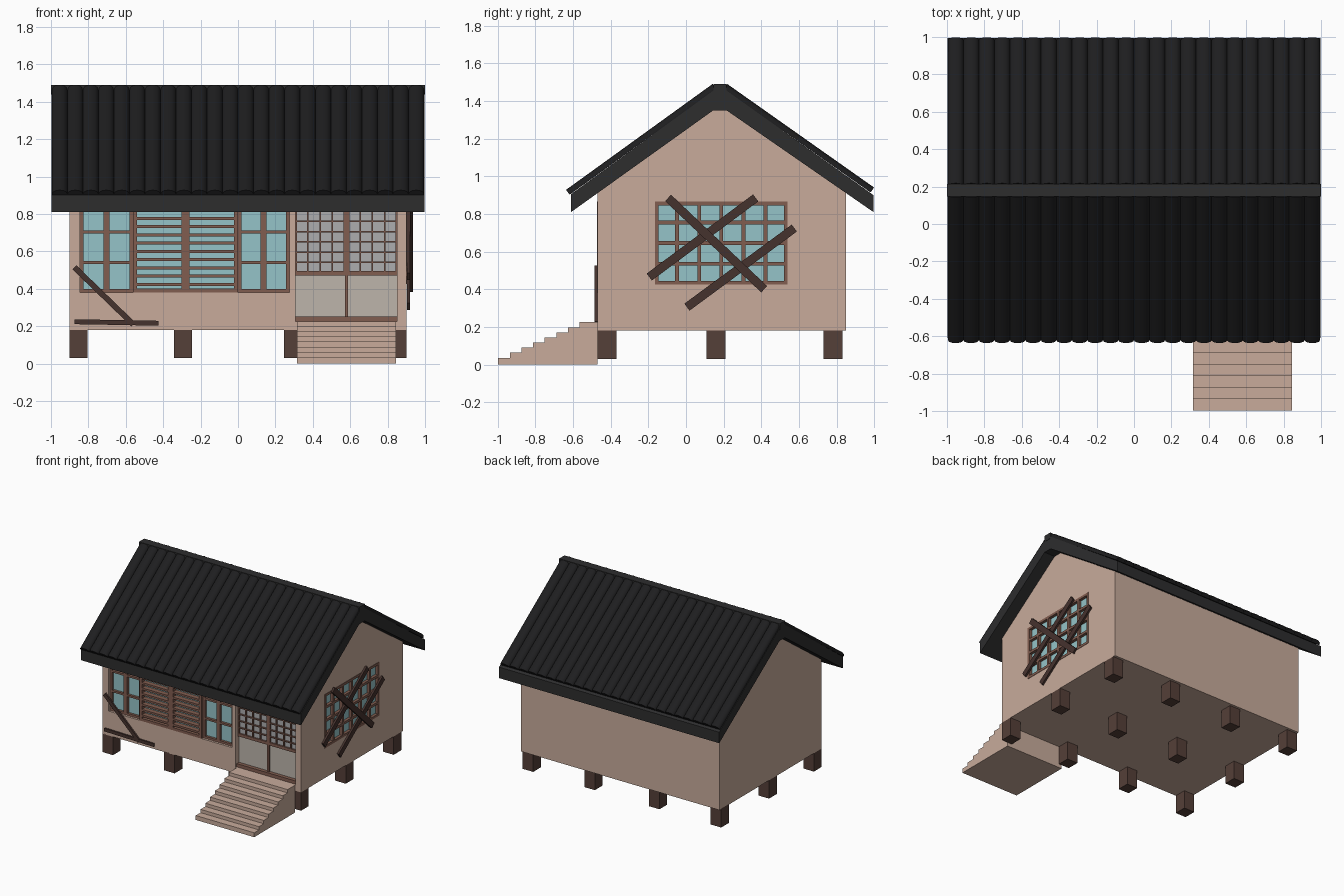
import bpy, bmesh, math
from mathutils import Vector

if "Cube" in bpy.data.objects:
    bpy.data.objects.remove(bpy.data.objects["Cube"])


def material(name, rgb):
    m = bpy.data.materials.new(name)
    m.diffuse_color = (*rgb, 1)
    m.use_nodes = True
    m.node_tree.nodes["Principled BSDF"].inputs["Base Color"].default_value = m.diffuse_color
    return m


WALL = material("plaster", (0.58, 0.41, 0.33))
GLASS = material("glass", (0.30, 0.55, 0.58))
FRAME = material("frame_wood", (0.22, 0.11, 0.08))
POST = material("post_wood", (0.09, 0.05, 0.04))
BOARD = material("old_board", (0.06, 0.032, 0.027))
PANEL = material("door_panel", (0.51, 0.46, 0.41))
PAPER = material("paper", (0.42, 0.42, 0.43))
ROOF = material("roof_base", (0.026, 0.026, 0.027))
TILE = material("roof_tile", (0.013, 0.013, 0.014))


def finish(name, bm, mat):
    bmesh.ops.recalc_face_normals(bm, faces=bm.faces)
    me = bpy.data.meshes.new(name)
    bm.to_mesh(me)
    bm.free()
    me.materials.append(mat)
    ob = bpy.data.objects.new(name, me)
    bpy.context.collection.objects.link(ob)
    return ob


def prism(name, points, offset, mat):
    """Closed outline swept along an offset."""
    bm = bmesh.new()
    a = [bm.verts.new(p) for p in points]
    b = [bm.verts.new(Vector(p) + Vector(offset)) for p in points]
    bm.faces.new(a)
    bm.faces.new(b[::-1])
    for i in range(len(a)):
        j = (i + 1) % len(a)
        bm.faces.new((a[i], a[j], b[j], b[i]))
    return finish(name, bm, mat)


def boxes(name, items, mat):
    """One object from (x0, x1, y0, y1, z0, z1) boxes."""
    bm = bmesh.new()
    for x0, x1, y0, y1, z0, z1 in items:
        vs = bmesh.ops.create_cube(bm, size=1)["verts"]
        for v in vs:
            v.co = ((x0 + x1) / 2 + v.co.x * (x1 - x0),
                    (y0 + y1) / 2 + v.co.y * (y1 - y0),
                    (z0 + z1) / 2 + v.co.z * (z1 - z0))
    return finish(name, bm, mat)


def lattice(u0, u1, v0, v1, nu, nv, edge, bar):
    """Border plus inner bars, as (u0, u1, v0, v1) rectangles."""
    r = [(u0, u0 + edge, v0, v1), (u1 - edge, u1, v0, v1),
         (u0 + edge, u1 - edge, v0, v0 + edge), (u0 + edge, u1 - edge, v1 - edge, v1)]
    for i in range(1, nu):
        c = u0 + (u1 - u0) * i / nu
        r.append((c - bar / 2, c + bar / 2, v0 + edge, v1 - edge))
    for i in range(1, nv):
        c = v0 + (v1 - v0) * i / nv
        r.append((u0 + edge, u1 - edge, c - bar / 2, c + bar / 2))
    return r


def front(rects, y0, y1):
    return [(a, b, y0, y1, c, d) for a, b, c, d in rects]


def side(rects, x0, x1):
    return [(x0, x1, a, b, c, d) for a, b, c, d in rects]


def board(name, p, q, width, depth):
    """Plank from p to q lying in a wall plane, thickened along depth."""
    p, q = Vector(p), Vector(q)
    w = (q - p).cross(Vector(depth)).normalized() * width / 2
    prism(name, [p + w, q + w, q - w, p - w], depth, BOARD)


# House body with window and door recesses
gable = [(-0.47, 0.18), (0.85, 0.18), (0.85, 0.93), (0.215, 1.37), (0.145, 1.37), (-0.47, 0.93)]
walls = prism("walls", [(-0.9, y, z) for y, z in gable], (1.8, 0, 0), WALL)
cutter = boxes("opening_cutter", [(-0.845, 0.275, -0.6, -0.42, 0.38, 0.865),
                                  (0.307, 0.85, -0.6, -0.41, 0.225, 0.87),
                                  (0.87, 1.0, -0.165, 0.54, 0.425, 0.865)], WALL)
cutter.hide_render = True
mod = walls.modifiers.new("openings", "BOOLEAN")
mod.operation, mod.solver, mod.object = "DIFFERENCE", "EXACT", cutter
bpy.context.view_layer.objects.active = walls
bpy.ops.object.modifier_apply(modifier=mod.name)
bpy.data.objects.remove(cutter)

# Foundation posts
boxes("foundation_posts", [(x - 0.048, x + 0.048, y - 0.05, y + 0.05, 0.03, 0.185)
                           for x in (-0.852, -0.293, 0.293, 0.852)
                           for y in (-0.42, 0.16, 0.78)], POST)

# Stairs
steps = [(-0.47, 0), (-0.997, 0)]
for i in range(8):
    y, z = -0.997 + 0.0617 * i, 0.036 + 0.027 * i
    steps += [(y, z), (y + 0.0617 if i < 7 else -0.47, z)]
prism("stairs", [(0.315, y, z) for y, z in steps], (0.53, 0, 0), WALL)

# Front window: casements on the sides, slatted shutters in the middle
boxes("front_glass", [(-0.845, 0.275, -0.432, -0.42, 0.38, 0.865)], GLASS)
for name, x0, x1 in (("left", -0.845, -0.562), ("right", 0.0, 0.275)):
    bars = lattice(x0, x1, 0.38, 0.865, 1, 3, 0.018, 0.016)
    mid = (x0 + x1) / 2
    bars.append((mid - 0.016, mid + 0.016, 0.398, 0.847))
    boxes(name + "_casement", front(bars, -0.452, -0.432), FRAME)
for name, x0, x1 in (("left", -0.562, -0.281), ("right", -0.281, 0.0)):
    boxes(name + "_shutter", front(lattice(x0, x1, 0.38, 0.865, 1, 11, 0.022, 0.016),
                                   -0.472, -0.432), FRAME)

# Sliding door: threshold, lower panels, papered lattice
boxes("door_threshold", [(0.307, 0.85, -0.455, -0.41, 0.225, 0.252)], FRAME)
boxes("door_panels", [(0.307, 0.85, -0.425, -0.41, 0.252, 0.475)], PANEL)
boxes("door_paper", [(0.307, 0.85, -0.425, -0.41, 0.475, 0.87)], PAPER)
bars = [(0.571, 0.587, 0.252, 0.87), (0.307, 0.85, 0.47, 0.486)]
for x0, x1 in ((0.307, 0.571), (0.587, 0.85)):
    bars += lattice(x0, x1, 0.486, 0.87, 4, 7, 0.008, 0.008)
boxes("door_lattice", front(bars, -0.438, -0.425), FRAME)

# Side window
boxes("side_glass", [(0.87, 0.88, -0.165, 0.54, 0.425, 0.865)], GLASS)
boxes("side_window_frame", side(lattice(-0.165, 0.54, 0.425, 0.865, 6, 4, 0.02, 0.02),
                                0.88, 0.903), FRAME)

# Boards nailed over the side window and fallen at the front
board("side_board_rising", (0.904, -0.195, 0.465), (0.904, 0.37, 0.885), 0.046, (0.016, 0, 0))
board("side_board_low", (0.904, 0.005, 0.305), (0.904, 0.575, 0.725), 0.046, (0.016, 0, 0))
board("side_board_falling", (0.92, -0.095, 0.885), (0.92, 0.415, 0.40), 0.046, (0.016, 0, 0))
board("front_board_leaning", (-0.875, -0.471, 0.515), (-0.56, -0.471, 0.21), 0.03, (0, -0.014, 0))
board("front_board_flat", (-0.875, -0.471, 0.224), (-0.425, -0.471, 0.216), 0.026, (0, -0.012, 0))

# Roof slab and ridge cap
slab = [(-0.61, 0.81), (0.145, 1.35), (0.215, 1.35), (0.995, 0.81),
        (0.995, 0.90), (0.215, 1.455), (0.145, 1.455), (-0.61, 0.905)]
prism("roof_slab", [(-0.998, y, z) for y, z in slab], (1.996, 0, 0), ROOF)
boxes("ridge_cap", [(-1, 1, 0.146, 0.214, 1.44, 1.49)], ROOF)

# Rows of rounded roof tiles on both slopes
COUNT, SEG = 24, 6
pitch = 1.99 / COUNT
profile = [(0.995, 0), (-0.995, 0)]
for i in range(COUNT):
    for k in range(SEG + (i == COUNT - 1)):
        t = math.pi * k / SEG
        profile.append((-0.995 + pitch * (i + 0.5 - 0.5 * math.cos(t)), 0.006 + 0.026 * math.sin(t)))
for name, (y0, z0), (y1, z1) in (("front_tiles", (-0.618, 0.902), (0.16, 1.464)),
                                 ("back_tiles", (0.98, 0.914), (0.2, 1.464))):
    run = Vector((0, y1 - y0, z1 - z0))
    up = Vector((0, -run.z, run.y)).normalized()
    if up.z < 0:
        up = -up
    ob = prism(name, [Vector((x, y0, z0)) + up * h for x, h in profile], run, TILE)
    bpy.ops.object.select_all(action="DESELECT")
    ob.select_set(True)
    bpy.context.view_layer.objects.active = ob
    bpy.ops.object.shade_smooth_by_angle(angle=math.radians(45))
